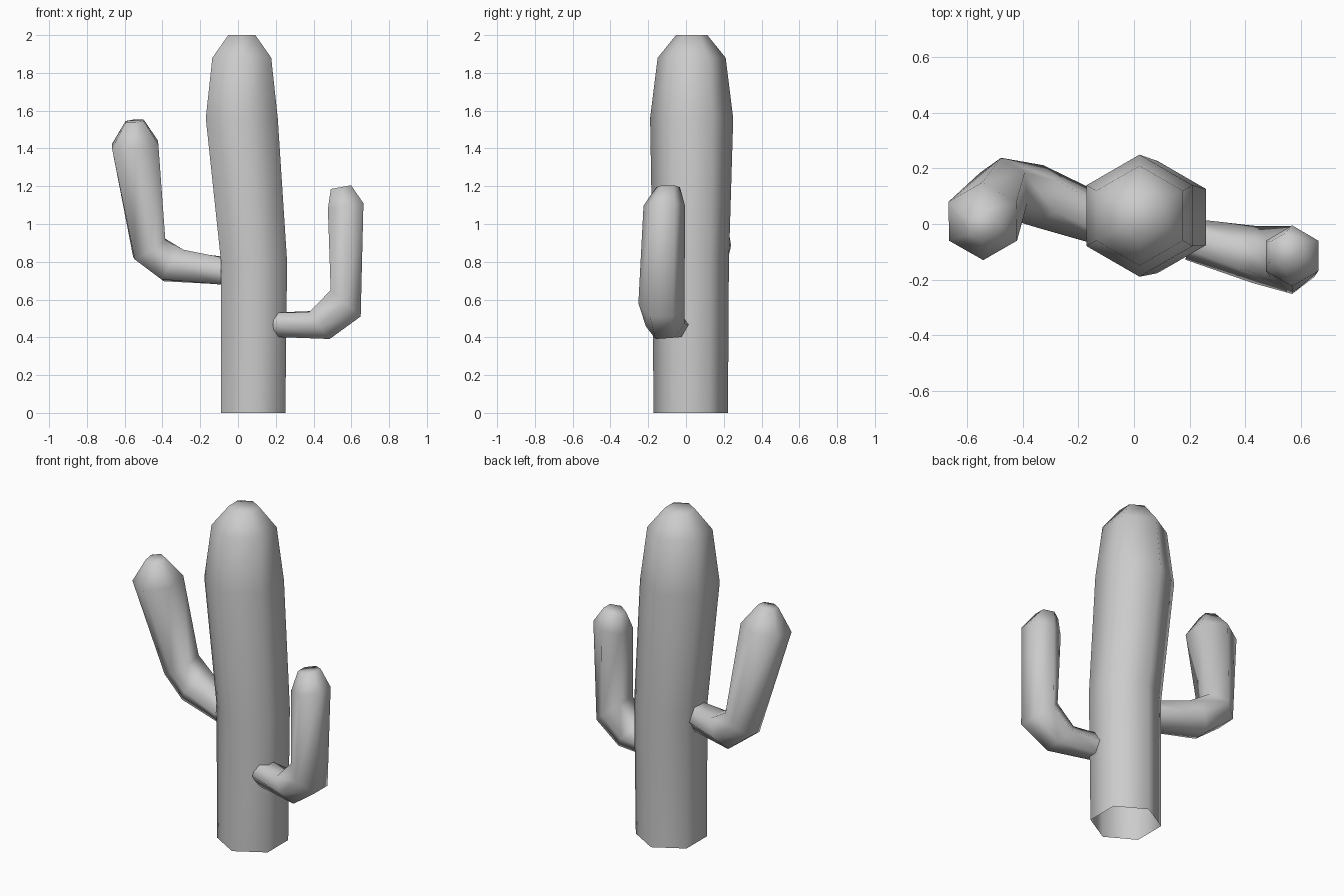
import bpy, bmesh, math
from mathutils import Vector

if "Cube" in bpy.data.objects:
    bpy.data.objects.remove(bpy.data.objects["Cube"])


def tube(name, rings, sides=6):
    """Loft hexagonal rings (centre, normal, radius); open root, capped tip."""
    bm = bmesh.new()
    loops = []
    for centre, normal, radius in rings:
        c, n = Vector(centre), Vector(normal).normalized()
        v = Vector((0, 1, 0))
        v = (v - n * v.dot(n)).normalized()   # one corner points along y
        u = v.cross(n)
        loops.append([bm.verts.new(c + radius * (math.cos(a) * v - math.sin(a) * u))
                      for a in (math.tau * i / sides for i in range(sides))])
    for lo, hi in zip(loops, loops[1:]):
        for i in range(sides):
            j = (i + 1) % sides
            bm.faces.new((lo[i], lo[j], hi[j], hi[i]))
    bm.faces.new(loops[-1])
    bm.normal_update()
    for f in bm.faces:
        f.smooth = True
    me = bpy.data.meshes.new(name)
    bm.to_mesh(me)
    bm.free()
    ob = bpy.data.objects.new(name, me)
    bpy.context.collection.objects.link(ob)
    return ob


UP = (0, 0, 1)

# main stem
tube("trunk", [
    ((0.08, 0.025, 0.0), UP, 0.197),
    ((0.085, 0.025, 0.8), UP, 0.202),
    ((0.02, 0.03, 1.56), UP, 0.22),
    ((0.02, 0.03, 1.88), UP, 0.18),
    ((0.02, 0.03, 2.0), UP, 0.083),
])

# taller arm on the -x side
tube("left_arm", [
    ((-0.06, -0.01, 0.75), (-1, 0.44, 0), 0.083),
    ((-0.34, 0.10, 0.78), (-0.16, 0.03, 0.12), 0.113),
    ((-0.47, 0.13, 0.87), (-0.10, -0.03, 0.16), 0.11),
    ((-0.545, 0.01, 1.42), (-0.02, -0.04, 0.25), 0.142),
    ((-0.547, -0.01, 1.545), (-0.02, -0.04, 0.25), 0.055),
])

# shorter arm on the +x side
tube("right_arm", [
    ((0.2, -0.055, 0.467), (1, -0.2, 0), 0.075),
    ((0.435, -0.11, 0.465), (0.14, -0.02, 0.11), 0.103),
    ((0.57, -0.13, 0.58), (0.14, 0, 0.16), 0.122),
    ((0.57, -0.115, 1.095), (-0.03, 0, 0.19), 0.11),
    ((0.545, -0.095, 1.195), (-0.02, 0, 0.11), 0.063),
])
